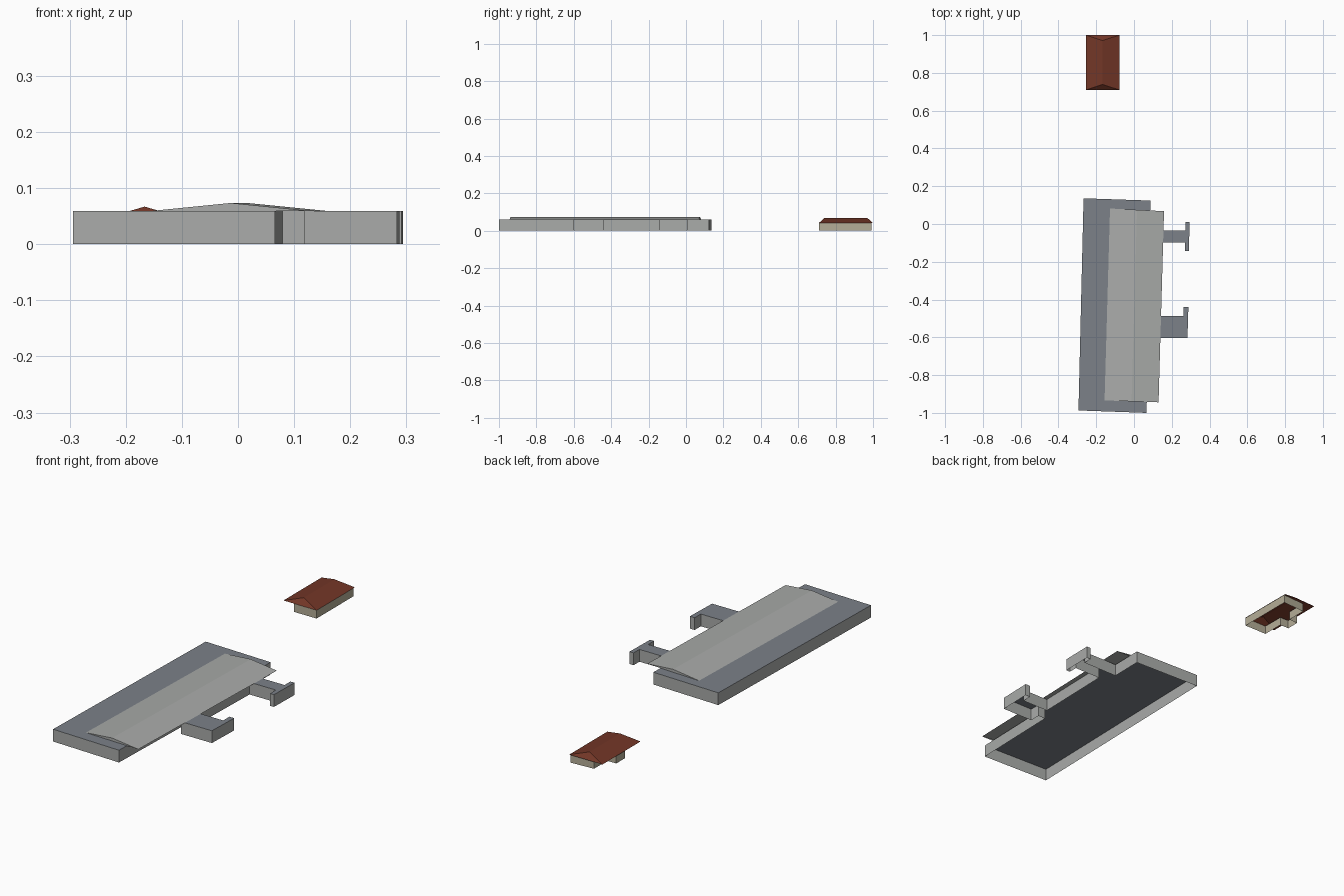
import bpy
import bmesh

cube = bpy.data.objects.get("Cube")
if cube:
    bpy.data.objects.remove(cube)


def material(name, rgb):
    m = bpy.data.materials.new(name)
    m.use_nodes = True
    color = (*rgb, 1)
    m.diffuse_color = color
    bsdf = next(n for n in m.node_tree.nodes if n.type == 'BSDF_PRINCIPLED')
    bsdf.inputs["Base Color"].default_value = color
    return m


light_grey = material("light grey", (0.40, 0.41, 0.40))
slate = material("slate grey", (0.20, 0.22, 0.25))
cream = material("cream plaster", (0.46, 0.42, 0.31))
tile = material("red brown tile", (0.17, 0.037, 0.02))


def finish(bm, name, mats):
    mesh = bpy.data.meshes.new(name)
    bm.to_mesh(mesh)
    bm.free()
    for m in mats:
        mesh.materials.append(m)
    ob = bpy.data.objects.new(name, mesh)
    bpy.context.collection.objects.link(ob)
    return ob


def shell(name, outline, height, mats, capped):
    """Open-bottomed walls around a counter-clockwise plan, with an optional flat top."""
    bm = bmesh.new()
    low = [bm.verts.new((x, y, 0)) for x, y in outline]
    high = [bm.verts.new((x, y, height)) for x, y in outline]
    for i in range(len(outline)):
        j = (i + 1) % len(outline)
        bm.faces.new((low[i], low[j], high[j], high[i]))
    if capped:
        bm.faces.new(high).material_index = 1
    return finish(bm, name, mats)


def pitched_roof(name, corners, eave, ridge, inset, mat):
    """Ridge roof over a front-left, front-right, back-right, back-left plan.
    inset is the share of the length taken by each hipped end; 0 makes a gable."""
    bm = bmesh.new()
    fl, fr, br, bl = [bm.verts.new((x, y, eave)) for x, y in corners]
    front, back = (fl.co + fr.co) / 2, (bl.co + br.co) / 2
    a, b = front.lerp(back, inset), back.lerp(front, inset)
    a.z = b.z = ridge
    a, b = bm.verts.new(a), bm.verts.new(b)
    for face in ((fl, fr, a), (fr, br, b, a), (br, bl, b), (bl, fl, a, b)):
        bm.faces.new(face)
    return finish(bm, name, [mat])


# Long hall with its two entrance wings in one plan
hall = [(-.294, -.987), (.066, -1), (.079, -.55), (.118, -.55),
        (.118, -.603), (.283, -.603), (.288, -.44), (.262, -.44),
        (.262, -.487), (.12, -.487), (.13, -.098), (.27, -.098),
        (.27, -.142), (.291, -.142), (.294, .01), (.272, .01),
        (.272, -.034), (.084, -.034), (.087, .124), (-.267, .136)]
shell("hall_walls_and_flat_roof", hall, .059, [light_grey, slate], True)

# Low gable roof overhanging the entrance side
pitched_roof("hall_gable_roof",
             [(-.156, -.934), (.13, -.944), (.159, .068), (-.127, .082)],
             .0592, .0735, 0, light_grey)

# Detached house with a side bay
house = [(-.2, .712), (-.08, .712), (-.08, .992), (-.2, .985),
         (-.2, .885), (-.248, .885), (-.248, .82), (-.2, .82)]
shell("house_walls", house, .041, [cream], False)

# Hipped tile roof
pitched_roof("house_hip_roof",
             [(-.255, .71), (-.078, .71), (-.078, 1), (-.255, 1)],
             .041, .067, .1, tile)
